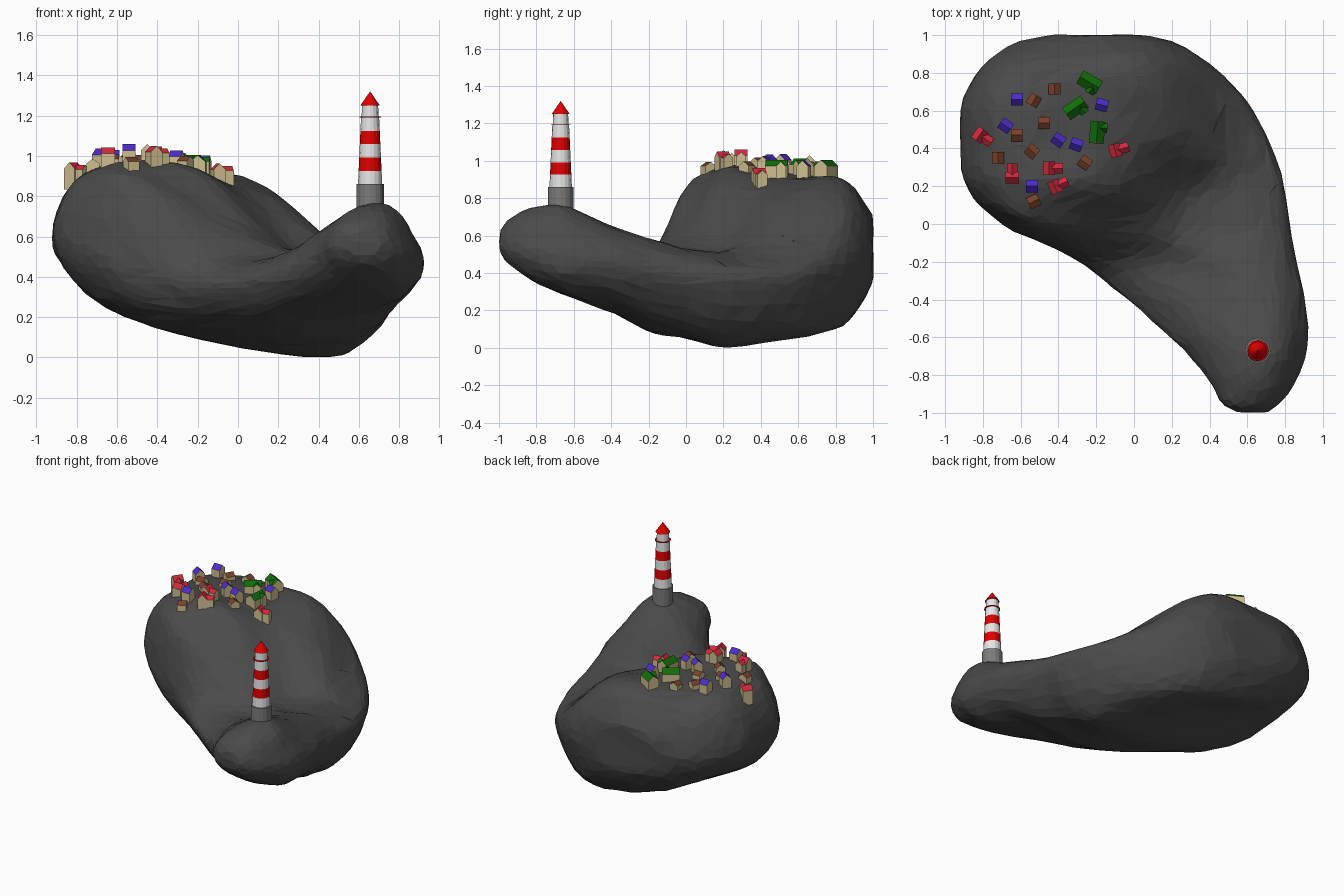
import bpy, bmesh, math
from mathutils import Vector, Matrix, noise
from mathutils.bvhtree import BVHTree

cube = bpy.data.objects.get("Cube")
if cube:
    bpy.data.objects.remove(cube)


def material(name, r, g, b):
    mat = bpy.data.materials.new(name)
    mat.use_nodes = True
    mat.diffuse_color = (r, g, b, 1)
    shader = mat.node_tree.nodes["Principled BSDF"]
    shader.inputs["Base Color"].default_value = (r, g, b, 1)
    shader.inputs["Roughness"].default_value = 0.9
    return mat


ROCK = material("dark rock", 0.07, 0.07, 0.07)
CONCRETE = material("grey concrete", 0.2, 0.2, 0.2)
WHITE = material("white paint", 0.8, 0.8, 0.8)
RED = material("red paint", 0.75, 0, 0)
WALL = material("beige wall", 0.62, 0.52, 0.28)
ROOFS = {
    "crimson": material("crimson roof", 0.65, 0.022, 0.045),
    "brown": material("brown roof", 0.19, 0.052, 0.024),
    "blue": material("blue roof", 0.075, 0.025, 0.6),
    "green": material("green roof", 0.006, 0.15, 0.003),
}


def add_object(name, bm, *mats):
    bmesh.ops.recalc_face_normals(bm, faces=bm.faces)
    mesh = bpy.data.meshes.new(name)
    bm.to_mesh(mesh)
    bm.free()
    for mat in mats:
        mesh.materials.append(mat)
    obj = bpy.data.objects.new(name, mesh)
    bpy.context.collection.objects.link(obj)
    return obj


def spline(a, b, c, d, t):
    """Catmull-Rom interpolation between b and c."""
    return [q + 0.5 * t * (r - p + t * (2 * p - 5 * q + 4 * r - s + t * (3 * (q - r) + s - p)))
            for p, q, r, s in zip(a, b, c, d)]


# Rock sections, in hundredths: y, left x, right x, left z, right z,
# four top heights from left to right, three bottom heights from right to left
SECTIONS = [
    (-95, 46, 78, 55, 54, 64, 68, 68, 64, 47, 45, 47),
    (-83, 40, 86, 51, 50, 64, 74, 74, 66, 39, 36, 40),
    (-65, 24, 92, 42, 46, 54, 71, 76, 67, 31, 28, 31),
    (-40, -4, 91, 36, 45, 44, 57, 65, 61, 26, 19, 22),
    (-18, -33, 86, 38, 42, 50, 50, 57, 57, 16, 8, 20),
    (0, -70, 83, 51, 39, 87, 67, 51, 53, 9, 7, 24),
    (20, -89, 80, 58, 37, 93, 92, 56, 50, 2, 6, 24),
    (42, -92, 73, 58, 36, 93, 92, 76, 52, 4, 11, 28),
    (65, -91, 60, 58, 39, 92, 92, 86, 59, 7, 15, 33),
    (84, -80, 41, 57, 45, 85, 90, 88, 70, 14, 16, 34),
    (95, -64, 24, 56, 50, 72, 78, 77, 68, 27, 27, 39),
]
TOPS, BOTTOMS = (0.11, 0.42, 0.68, 0.88), (0.85, 0.5, 0.15)


def section_ring(row):
    y, x0, x1, z0, z1 = row[:5]
    at = lambda f: x0 + f * (x1 - x0)
    ring = [(x0, y, z0)]
    ring += [(at(f), y, z) for f, z in zip(TOPS, row[5:9])]
    ring += [(x1, y, z1)]
    ring += [(at(f), y, z) for f, z in zip(BOTTOMS, row[9:])]
    return [Vector(p) / 100 for p in ring]


def end_ring(ring, y, scale):
    """A shrunken copy of the ring that rounds off the rock's end."""
    centre = sum(ring, Vector()) / len(ring)
    small = [centre.lerp(p, scale) for p in ring]
    for p in small:
        p.y = y
    return small


def build_rock():
    rings = [section_ring(row) for row in SECTIONS]
    rings = [end_ring(rings[0], -1, 0.45)] + rings + [end_ring(rings[-1], 1, 0.6)]
    last, steps = len(rings) - 1, 5
    lengthwise = []
    for i in range(last):
        four = [rings[min(max(i + k, 0), last)] for k in (-1, 0, 1, 2)]
        for s in range(steps):
            lengthwise.append([Vector(spline(*pts, s / steps)) for pts in zip(*four)])
    lengthwise.append(rings[-1])
    bm = bmesh.new()
    loops = []
    for ring in lengthwise:
        n = len(ring)
        loops.append([bm.verts.new(spline(*[ring[(j + k) % n] for k in (-1, 0, 1, 2)], s / steps))
                      for j in range(n) for s in range(steps)])
    for a, b in zip(loops, loops[1:]):
        for j in range(len(a)):
            k = (j + 1) % len(a)
            bm.faces.new((a[j], a[k], b[k], b[j]))
    bm.faces.new(loops[0])
    bm.faces.new(loops[-1])
    rock = add_object("rock_island", bm, ROCK)

    # Irregular facets
    remesh = rock.modifiers.new("remesh", "REMESH")
    remesh.mode, remesh.voxel_size = "VOXEL", 0.03
    soften = rock.modifiers.new("soften", "SMOOTH")
    soften.iterations = 2
    facets = rock.modifiers.new("facets", "DECIMATE")
    facets.ratio = 0.1
    bpy.context.view_layer.objects.active = rock
    for name in ("remesh", "soften", "facets"):
        bpy.ops.object.modifier_apply(modifier=name)
    for v in rock.data.vertices:
        v.co += v.normal * noise.noise(v.co * 9) * 0.009
    for p in rock.data.polygons:
        p.use_smooth = False
    return rock


rock = build_rock()
bm = bmesh.new()
bm.from_mesh(rock.data)
ground = BVHTree.FromBMesh(bm)
bm.free()


def ground_height(x, y):
    hit = ground.ray_cast(Vector((x, y, 3)), Vector((0, 0, -1)))[0]
    return hit.z if hit else 0.9


# Lighthouse
LX, LY = 0.655, -0.67


def drum(name, z0, z1, r0, r1, mat):
    bm = bmesh.new()
    bmesh.ops.create_cone(bm, cap_ends=True, segments=16, radius1=r0, radius2=r1, depth=z1 - z0,
                          matrix=Matrix.Translation((LX, LY, (z0 + z1) / 2)))
    return add_object(name, bm, mat)


drum("lighthouse_base", 0.66, 0.86, 0.068, 0.068, CONCRETE)
BAND, FOOT = 0.066, 0.86
for i in range(5):
    drum(f"tower_band_{i + 1}", FOOT + i * BAND, FOOT + (i + 1) * BAND,
         0.06 - i * 0.003, 0.057 - i * 0.003, RED if i % 2 else WHITE)
drum("gallery", 1.19, 1.194, 0.053, 0.053, RED)
drum("lantern_room", 1.194, 1.25, 0.042, 0.04, WHITE)
drum("lighthouse_roof", 1.25, 1.32, 0.048, 0, RED)


# Village houses
def turned(x, y, z, degrees):
    return Matrix.Translation((x, y, z)) @ Matrix.Rotation(math.radians(degrees), 4, "Z")


def gable_block(bm, length, width, wall, roof, place):
    """Five-sided gabled prism with its ridge along local x."""
    half = width / 2
    profile = [(-half, -0.05), (half, -0.05), (half, wall), (0, wall + roof), (-half, wall)]
    ends = [[bm.verts.new(place @ Vector((x, y, z))) for y, z in profile]
            for x in (-length / 2, length / 2)]
    bm.faces.new(ends[0])
    bm.faces.new(ends[1])
    for i in range(5):
        j = (i + 1) % 5
        face = bm.faces.new((ends[0][i], ends[0][j], ends[1][j], ends[1][i]))
        face.material_index = int(i in (2, 3))


# Blocks of each house: length, width, wall height, roof height, x, y, turn
BLOCKS = {
    "crimson": [(0.07, 0.062, 0.055, 0.03, -0.02, 0, 90), (0.074, 0.054, 0.05, 0.022, 0.017, 0, 0)],
    "brown": [(0.06, 0.064, 0.03, 0.022, 0, 0, 0)],
    "blue": [(0.064, 0.064, 0.06, 0.03, 0, 0, 0)],
    "green": [(0.118, 0.078, 0.055, 0.032, 0, 0, 0), (0.052, 0.05, 0.055, 0.024, 0.026, -0.026, 90)],
}
# x, y, turn in degrees
HOUSES = {
    "crimson": [(-.8, .46, -35), (-.645, .265, 90), (-.43, .295, 0), (-.4, .205, 25), (-.08, .395, 15)],
    "green": [(-.235, .75, -30), (-.31, .615, 35), (-.195, .485, 85)],
    "blue": [(-.62, .66, 0), (-.68, .52, -35), (-.4, .445, -35), (-.305, .42, -20),
             (-.17, .63, -15), (-.54, .2, 0)],
    "brown": [(-.42, .715, 90), (-.53, .655, 60), (-.62, .47, 0), (-.475, .535, 0),
              (-.54, .385, -40), (-.72, .35, 90), (-.26, .325, -35), (-.53, .12, 25)],
}
for colour, spots in HOUSES.items():
    for n, (x, y, turn) in enumerate(spots, 1):
        place = turned(x, y, ground_height(x, y), turn)
        bm = bmesh.new()
        for length, width, wall, roof, dx, dy, spin in BLOCKS[colour]:
            gable_block(bm, length, width, wall, roof, place @ turned(dx, dy, 0, spin))
        add_object(f"{colour}_house_{n}", bm, WALL, ROOFS[colour])
